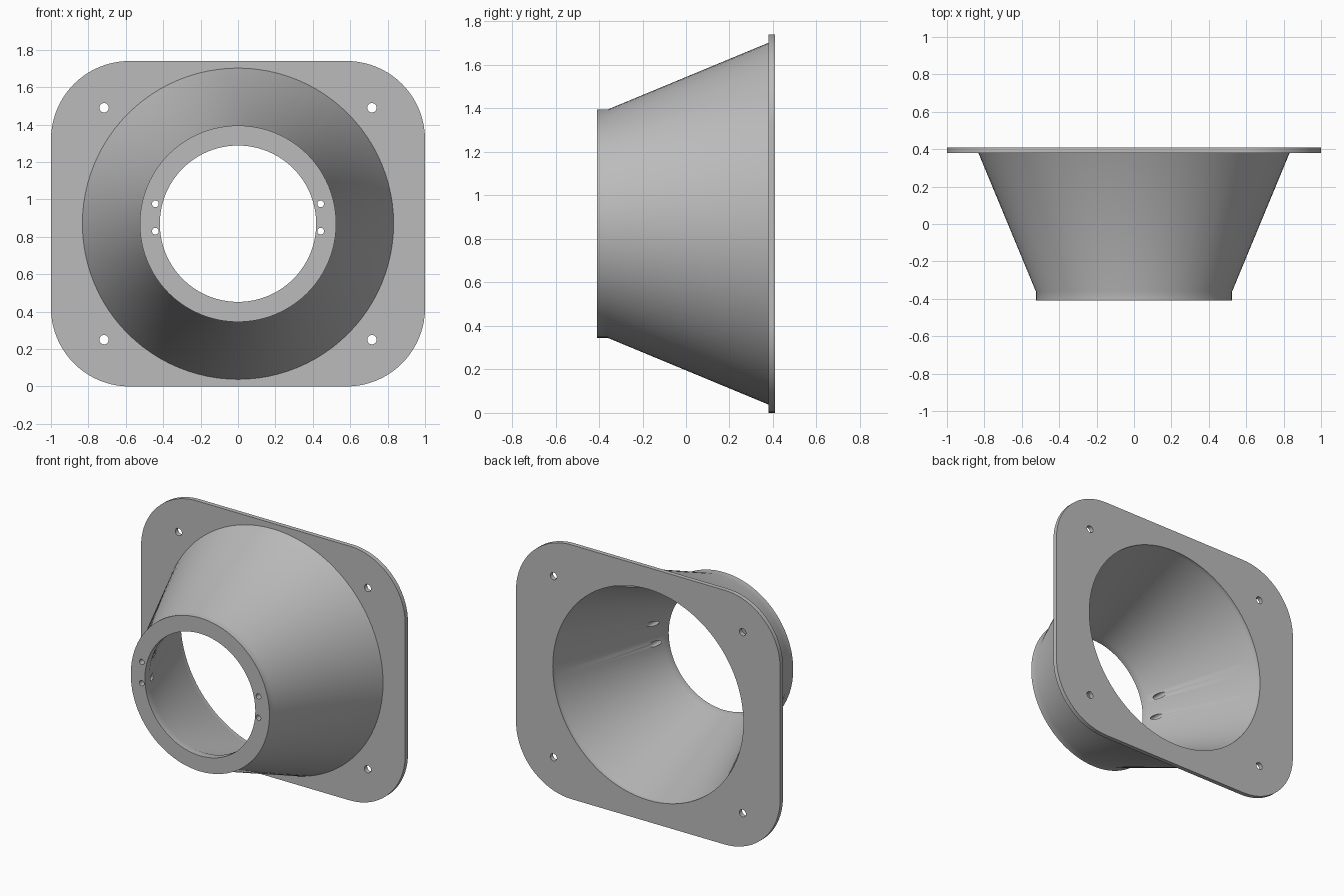
import bpy, bmesh, math
from mathutils import Matrix, Vector

if "Cube" in bpy.data.objects:
    bpy.data.objects.remove(bpy.data.objects["Cube"], do_unlink=True)

CZ = 0.87            # height of the funnel axis
BACK, PLATE = 0.41, 0.38

grey = bpy.data.materials.new("plain grey")
grey.use_nodes = True
COLOUR = (0.5, 0.5, 0.5, 1)
grey.diffuse_color = COLOUR
grey.node_tree.nodes["Principled BSDF"].inputs["Base Color"].default_value = COLOUR


def make(name, bm):
    bmesh.ops.recalc_face_normals(bm, faces=bm.faces)
    mesh = bpy.data.meshes.new(name)
    bm.to_mesh(mesh)
    bm.free()
    mesh.materials.append(grey)
    ob = bpy.data.objects.new(name, mesh)
    bpy.context.collection.objects.link(ob)
    return ob


def lathe(name, profile, x=0, z=CZ, sides=96):
    """Solid of revolution about the y direction from (y, radius) pairs."""
    bm = bmesh.new()
    rings = []
    for y, r in profile:
        angles = [math.tau * i / sides for i in range(sides)]
        rings.append([bm.verts.new((x + r * math.cos(a), y, z + r * math.sin(a))) for a in angles])
    for a, b in zip(rings, rings[1:]):
        for i in range(sides):
            j = (i + 1) % sides
            bm.faces.new((a[i], a[j], b[j], b[i]))
    bm.faces.new(rings[0])
    bm.faces.new(rings[-1])
    return make(name, bm)


def rounded_plate(name, w, h, r, steps=20):
    bm = bmesh.new()
    verts = []
    for q, (sx, sz) in enumerate([(1, 1), (-1, 1), (-1, -1), (1, -1)]):
        for i in range(steps + 1):
            a = math.pi / 2 * (q + i / steps)
            verts.append(bm.verts.new((sx * (w - r) + r * math.cos(a), PLATE,
                                       CZ + sz * (h - r) + r * math.sin(a))))
    face = bm.faces.new(verts)
    ext = bmesh.ops.extrude_face_region(bm, geom=[face])["geom"]
    moved = [v for v in ext if isinstance(v, bmesh.types.BMVert)]
    bmesh.ops.translate(bm, verts=moved, vec=(0, BACK - PLATE, 0))
    return make(name, bm)


def combine(target, tool, operation):
    mod = target.modifiers.new(operation.title(), "BOOLEAN")
    mod.operation, mod.solver, mod.object = operation, "EXACT", tool
    bpy.context.view_layer.objects.active = target
    bpy.ops.object.modifier_apply(modifier=mod.name)
    bpy.data.objects.remove(tool, do_unlink=True)


# Mounting flange joined to the conical shell with its short front collar
body = rounded_plate("flanged_funnel", 1.0, CZ, 0.42)
shell = lathe("shell", [(-BACK, 0.525), (-0.36, 0.525), (PLATE, 0.832), (0.395, 0.832)])
combine(body, shell, "UNION")

# Hollow interior
bore = lathe("bore", [(-0.5, 0.418), (-0.36, 0.418), (PLATE, 0.722), (0.5, 0.722)])
combine(body, bore, "DIFFERENCE")

# Flange bolt holes and paired collar screw holes
for side in (-1, 1):
    for z in (0.25, 1.49):
        combine(body, lathe("bolt_hole", [(0.3, 0.025), (0.5, 0.025)], side * 0.716, z, 24), "DIFFERENCE")
    for z in (0.83, 0.976):
        combine(body, lathe("screw_hole", [(-0.5, 0.018), (-0.2, 0.018)], side * 0.442, z, 24), "DIFFERENCE")

# Smooth curved walls, crisp rims
bpy.ops.object.select_all(action="DESELECT")
body.select_set(True)
bpy.context.view_layer.objects.active = body
bpy.ops.object.shade_smooth_by_angle(angle=math.radians(30))
